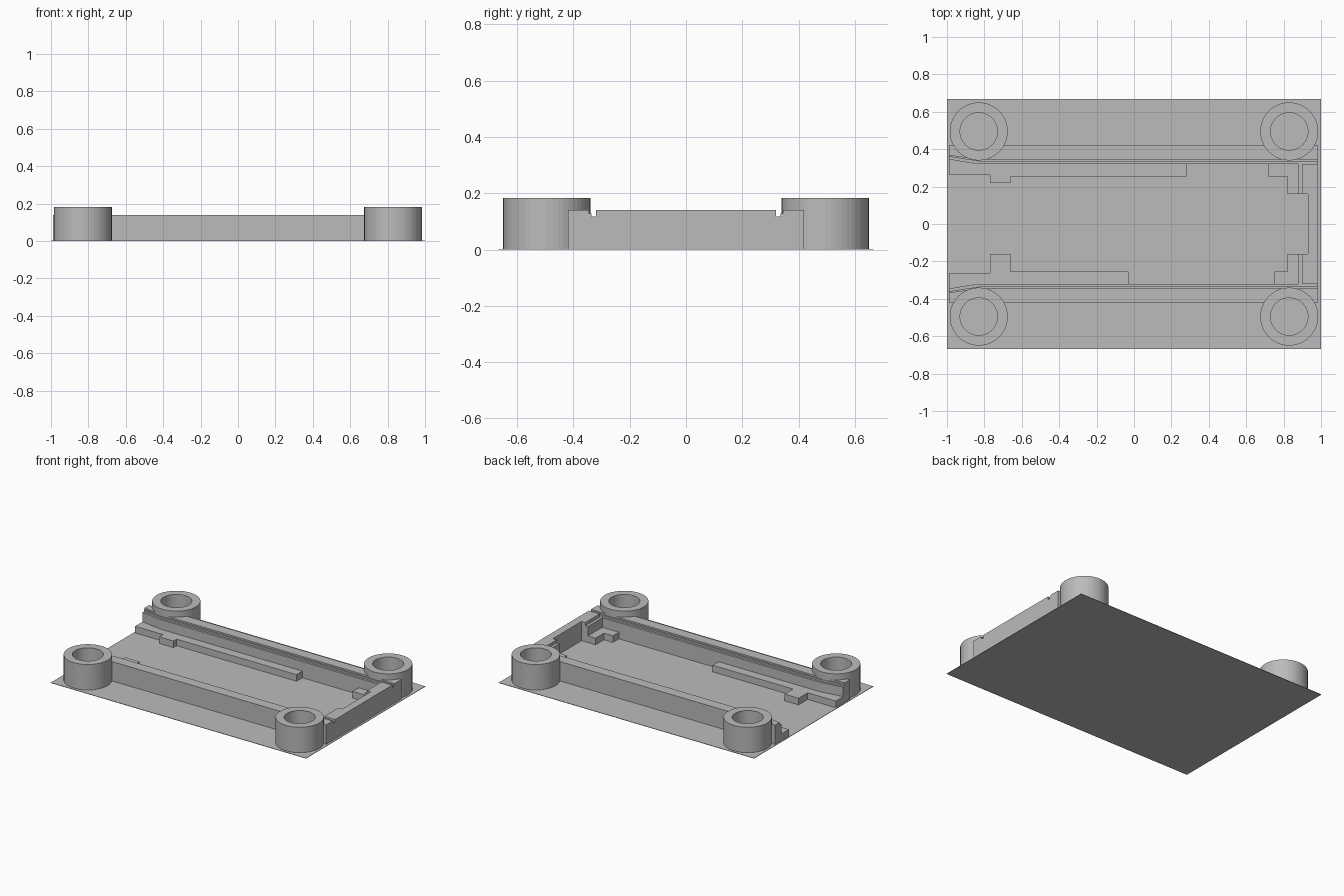
import bpy, bmesh, math
from mathutils import Matrix

cube = bpy.data.objects.get("Cube")
if cube:
    bpy.data.objects.remove(cube, do_unlink=True)

grey = bpy.data.materials.new("plain grey")
grey.use_nodes = True
GREY = (0.5, 0.5, 0.5, 1)
grey.diffuse_color = GREY
grey.node_tree.nodes["Principled BSDF"].inputs["Base Color"].default_value = GREY


def finish(bm, name):
    bmesh.ops.recalc_face_normals(bm, faces=bm.faces)
    mesh = bpy.data.meshes.new(name)
    bm.to_mesh(mesh)
    bm.free()
    mesh.materials.append(grey)
    obj = bpy.data.objects.new(name, mesh)
    bpy.context.collection.objects.link(obj)
    return obj


def prism(name, outline, z0, z1):
    """Extrude an xy outline from z0 up to z1."""
    bm = bmesh.new()
    face = bm.faces.new([bm.verts.new((x, y, z0)) for x, y in outline])
    top = bmesh.ops.extrude_face_region(bm, geom=[face])["geom"]
    verts = [v for v in top if isinstance(v, bmesh.types.BMVert)]
    bmesh.ops.translate(bm, verts=verts, vec=(0, 0, z1 - z0))
    return finish(bm, name)


def box(name, x0, x1, y0, y1, z0, z1):
    return prism(name, [(x0, y0), (x1, y0), (x1, y1), (x0, y1)], z0, z1)


def tube(name, x, y, r_out, r_in, z0, z1, sides=48):
    """Upright ring with an open bore."""
    bm = bmesh.new()
    rings = []
    for r, z in ((r_out, z0), (r_out, z1), (r_in, z1), (r_in, z0)):
        rings.append([bm.verts.new((x + r * math.cos(i * math.tau / sides),
                                    y + r * math.sin(i * math.tau / sides), z))
                      for i in range(sides)])
    for k in range(4):
        a, b = rings[k], rings[(k + 1) % 4]
        for i in range(sides):
            j = (i + 1) % sides
            bm.faces.new((a[i], a[j], b[j], b[i]))
    return finish(bm, name)


PLATE, WALL, LIP, LEDGE, POST = 0.003, 0.14, 0.117, 0.05, 0.183
X0, X1 = -0.99, 0.985          # ends of the walls
POST_X, POST_Y, R_OUT, R_IN = 0.83, 0.495, 0.155, 0.1

# Thin floor
box("base_plate", -1, 1, -0.667, 0.667, 0, PLATE)

# Bore cutter shared by both rails
bm = bmesh.new()
for sx in (-1, 1):
    for sy in (-1, 1):
        bmesh.ops.create_cone(bm, cap_ends=True, segments=48,
                              radius1=R_IN + 0.02, radius2=R_IN + 0.02, depth=1,
                              matrix=Matrix.Translation((sx * POST_X, sy * POST_Y, 0)))
cutter = finish(bm, "bore_cutter")
cutter.hide_render = True
cutter.hide_viewport = True

for side, s in (("back", 1), ("front", -1)):
    # Long rail: stepped layers, flared open at the left end
    def rail(name, inner, flare, z0, z1):
        pts = [(X0, 0.42), (X1, 0.42), (X1, inner), (-0.83, inner), (X0, flare)]
        obj = prism(name, [(x, y * s) for x, y in pts], z0, z1)
        cut = obj.modifiers.new("bores", "BOOLEAN")
        cut.operation, cut.object, cut.solver = "DIFFERENCE", cutter, "EXACT"

    rail(side + "_rail_lower", 0.32, 0.345, 0, LIP)
    rail(side + "_rail_step", 0.335, 0.36, LIP, 0.129)
    rail(side + "_rail_top", 0.345, 0.367, 0.129, WALL)

    # Low inner shelf with a tab
    end, tab = (0.28, 0.22) if s > 0 else (-0.03, 0.16)
    shelf = [(X0, 0.345), (X0, 0.262), (-0.77, 0.262), (-0.77, tab), (-0.66, tab),
             (-0.66, 0.255), (end, 0.255), (end, 0.32), (-0.83, 0.32)]
    prism(side + "_shelf", [(x, y * s) for x, y in shelf], 0, LEDGE)

    # L-shaped corner support
    cx = 0.72 if s > 0 else 0.75
    corner = [(cx, 0.32), (cx, 0.253), (0.82, 0.253), (0.82, 0.16),
              (0.88, 0.16), (0.88, 0.32)]
    prism(side + "_corner_support", [(x, y * s) for x, y in corner], 0, LEDGE)

    # Corner posts
    for end_name, px in (("left", POST_X), ("right", -POST_X)):
        tube(f"{side}_{end_name}_post", px, s * POST_Y, R_OUT, R_IN, 0, POST)


# End wall, thicker towards both corners with a stepped inner lip
def end_wall(name, inner, z0, z1):
    prism(name, [(X1, -0.32), (X1, 0.32), (inner, 0.32), (inner, 0.16), (0.93, 0.16),
                 (0.93, -0.16), (inner, -0.16), (inner, -0.32)], z0, z1)


end_wall("end_wall_lower", 0.88, 0, LIP)
end_wall("end_wall_top", 0.9, LIP, WALL)
